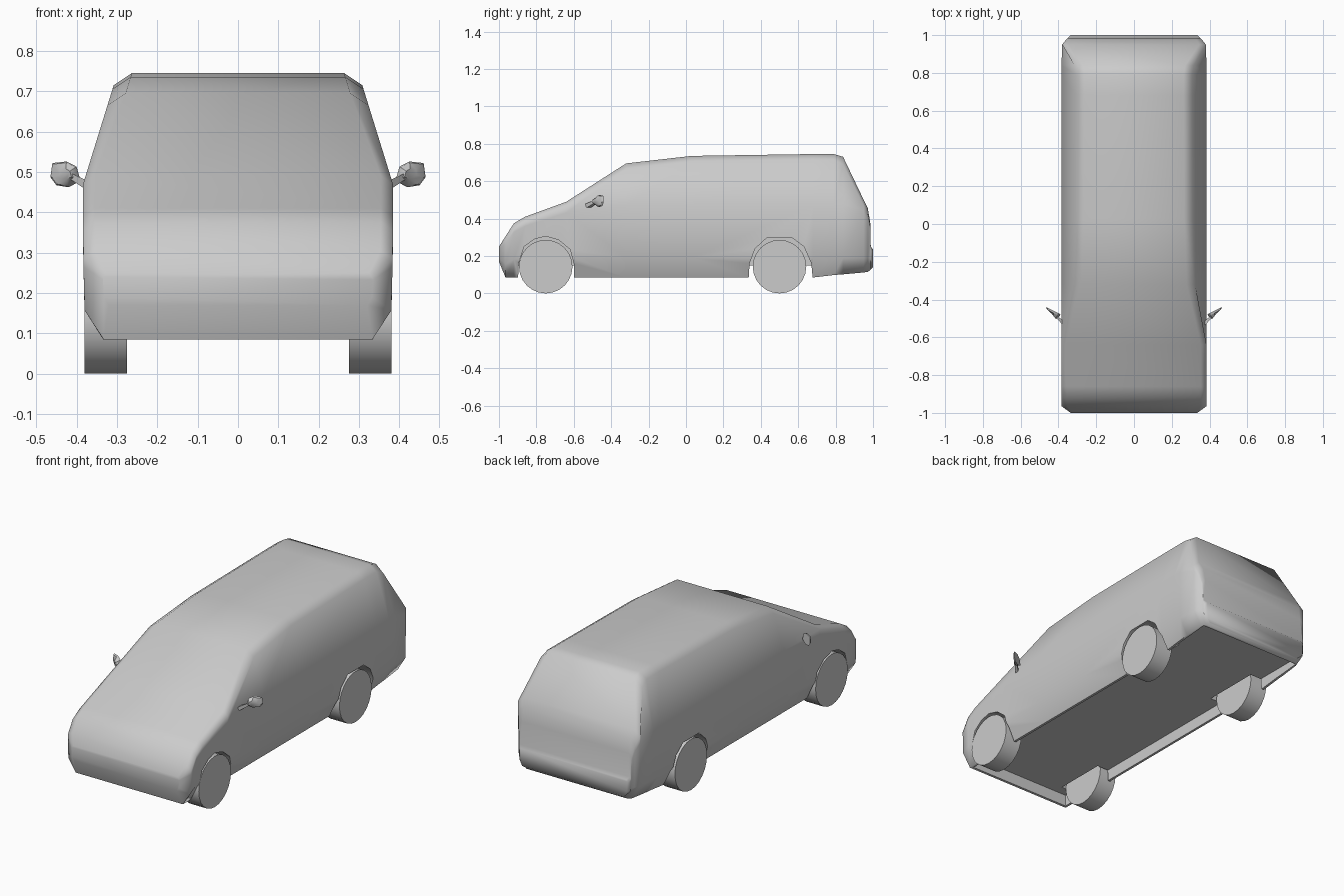
import bpy, bmesh, math
from mathutils import Vector

if "Cube" in bpy.data.objects:
    bpy.data.objects.remove(bpy.data.objects["Cube"], do_unlink=True)

grey = bpy.data.materials.new("plain_grey")
grey.use_nodes = True
COLOUR = (0.6, 0.6, 0.6, 1)
grey.diffuse_color = COLOUR
grey.node_tree.nodes["Principled BSDF"].inputs["Base Color"].default_value = COLOUR


def loft(name, rings):
    """Skin a list of equal closed rings and cap both ends."""
    bm = bmesh.new()
    loops = [[bm.verts.new(p) for p in ring] for ring in rings]
    n = len(loops[0])
    for a, b in zip(loops, loops[1:]):
        for i in range(n):
            j = (i + 1) % n
            bm.faces.new((a[i], a[j], b[j], b[i]))
    bm.faces.new(loops[0])
    bm.faces.new(loops[-1])
    bmesh.ops.recalc_face_normals(bm, faces=bm.faces)
    mesh = bpy.data.meshes.new(name)
    bm.to_mesh(mesh)
    bm.free()
    obj = bpy.data.objects.new(name, mesh)
    bpy.context.collection.objects.link(obj)
    mesh.materials.append(grey)
    return obj


def smooth(obj, degrees):
    bpy.ops.object.select_all(action='DESELECT')
    obj.select_set(True)
    bpy.context.view_layer.objects.active = obj
    bpy.ops.object.shade_smooth_by_angle(angle=math.radians(degrees))


def cut(obj, cutter):
    bpy.context.view_layer.objects.active = obj
    mod = obj.modifiers.new("cut", 'BOOLEAN')
    mod.object = cutter
    mod.solver = 'EXACT'
    bpy.ops.object.modifier_apply(modifier=mod.name)
    bpy.data.objects.remove(cutter, do_unlink=True)


# Body: cross-sections from nose to tail
BELT = 0.47


def section(y, bottom, top, width, inset, drop):
    shoulder = top - drop
    belt = min(BELT, bottom + (shoulder - bottom) * 0.9)
    low = min(0.19, bottom + (belt - bottom) * 0.4)
    lean = max(0, shoulder - BELT) * 0.31
    half = [(width - 0.05 if low - bottom > 0.04 else width - 0.015, bottom),
            (width - 0.003, low), (width, belt),
            (width - lean, shoulder), (width - lean - inset, top)]
    return [(x, y, z) for x, z in half] + [(-x, y, z) for x, z in reversed(half)]


STATIONS = [  # y, bottom, top, half width, roof edge inset, roof edge drop
    (-1.0, 0.17, 0.25, 0.335, 0.01, 0.01),
    (-0.965, 0.085, 0.305, 0.383, 0.03, 0.02),
    (-0.92, 0.085, 0.375, 0.384, 0.03, 0.02),
    (-0.86, 0.085, 0.41, 0.384, 0.03, 0.02),
    (-0.64, 0.085, 0.49, 0.384, 0.03, 0.02),
    (-0.32, 0.085, 0.695, 0.384, 0.045, 0.03),
    (0.03, 0.085, 0.735, 0.384, 0.045, 0.03),
    (0.68, 0.085, 0.745, 0.384, 0.045, 0.03),
    (0.79, 0.098, 0.745, 0.384, 0.045, 0.03),
    (0.84, 0.102, 0.73, 0.384, 0.045, 0.04),
    (0.95, 0.112, 0.50, 0.38, 0.035, 0.03),
    (0.972, 0.115, 0.455, 0.363, 0.03, 0.03),
    (0.985, 0.125, 0.38, 0.35, 0.02, 0.02),
    (0.988, 0.128, 0.25, 0.348, 0.005, 0.01),
    (1.0, 0.14, 0.235, 0.335, 0.005, 0.01),
]
body = loft("body", [section(*s) for s in STATIONS])

# Recessed floor, leaving a skirt around the edge
plan = [(-0.32, -0.95), (0.32, -0.95), (0.32, 0.96), (-0.32, 0.96)]
cut(body, loft("floor_cutter", [[(x, y, z) for x, y in plan] for z in (0, 0.15)]))

# Wheel arches
FRONT_ARCH = [(-0.9, 0), (-0.895, 0.16), (-0.865, 0.25), (-0.81, 0.29), (-0.75, 0.305),
              (-0.68, 0.285), (-0.62, 0.235), (-0.6, 0.16), (-0.595, 0)]
REAR_ARCH = [(0.33, 0), (0.34, 0.16), (0.37, 0.24), (0.43, 0.295), (0.57, 0.295),
             (0.63, 0.25), (0.67, 0.16), (0.685, 0)]
for side in (1, -1):
    for arch in (FRONT_ARCH, REAR_ARCH):
        cut(body, loft("arch_cutter", [[(side * x, y, z) for y, z in arch] for x in (0.25, 0.6)]))
smooth(body, 62)

# Wheels and mirrors on both sides
RADIUS, SIDES = 0.143, 24
HEAD = [(0.39, 0.478), (0.4, 0.513), (0.425, 0.526), (0.46, 0.522),
        (0.465, 0.487), (0.45, 0.467), (0.42, 0.462)]
for side, label in ((1, "left"), (-1, "right")):
    for y, place in ((-0.75, "front"), (0.5, "rear")):
        circle = [(y + RADIUS * math.cos(a), RADIUS + RADIUS * math.sin(a))
                  for a in (math.tau * i / SIDES for i in range(SIDES))]
        wheel = loft(f"{place}_{label}_wheel",
                     [[(side * x, cy, cz) for cy, cz in circle] for x in (0.275, 0.381)])
        smooth(wheel, 40)

    # Mirror head: swept-back shell, smaller toward the front
    def head_ring(scale, forward):
        return [(side * (0.428 + (x - 0.428) * scale),
                 -0.44 - (0.465 - x) * 0.5 - forward,
                 0.495 + (z - 0.495) * scale) for x, z in HEAD]
    smooth(loft(f"{label}_mirror", [head_ring(1, 0), head_ring(0.9, 0.012), head_ring(0.4, 0.026)]), 35)

    # Mirror arm: tapered bar from the door to the head
    root, tip = Vector((0.375, -0.525, 0.467)), Vector((0.425, -0.475, 0.495))
    rings = []
    for point, size in ((root, 0.012), (tip, 0.007)):
        rings.append([(side * point.x, point.y + dy * size, point.z + dz * size)
                      for dy, dz in ((-1, -1), (1, -1), (1, 1), (-1, 1))])
    loft(f"{label}_mirror_arm", rings)
